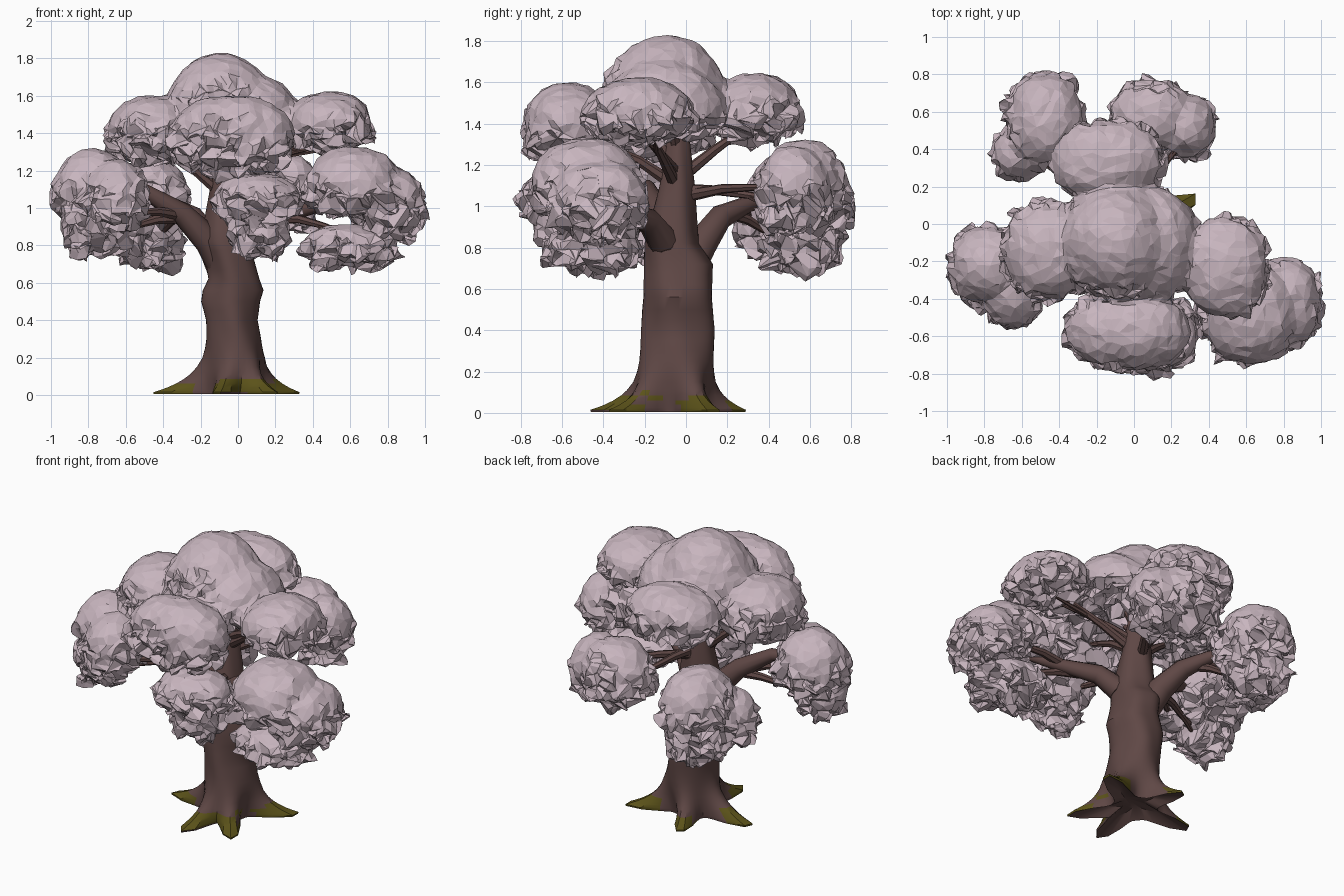
import bpy, bmesh, math, random
from mathutils import Vector, noise

if "Cube" in bpy.data.objects:
    bpy.data.objects.remove(bpy.data.objects["Cube"])

random.seed(4)


def material(name, rgb):
    m = bpy.data.materials.new(name)
    m.diffuse_color = (*rgb, 1)
    m.use_nodes = True
    m.node_tree.nodes["Principled BSDF"].inputs["Base Color"].default_value = m.diffuse_color
    return m


BARK = material("bark_brown", (0.115, 0.064, 0.060))
MOSS = material("moss_olive", (0.105, 0.085, 0.010))
LEAF = material("foliage_mauve", (0.58, 0.465, 0.52))


def make_object(name, bm, mats, smooth=None):
    bmesh.ops.recalc_face_normals(bm, faces=bm.faces)
    mesh = bpy.data.meshes.new(name)
    bm.to_mesh(mesh)
    bm.free()
    ob = bpy.data.objects.new(name, mesh)
    bpy.context.collection.objects.link(ob)
    for m in mats:
        mesh.materials.append(m)
    if smooth:
        bpy.ops.object.select_all(action='DESELECT')
        ob.select_set(True)
        bpy.context.view_layer.objects.active = ob
        bpy.ops.object.shade_smooth_by_angle(angle=math.radians(smooth))
    return ob


def bake(ob):
    """Replace the mesh by its result after modifiers."""
    dg = bpy.context.evaluated_depsgraph_get()
    mesh = bpy.data.meshes.new_from_object(ob.evaluated_get(dg))
    ob.modifiers.clear()
    ob.data = mesh


def skin_rings(bm, rings):
    n = len(rings[0])
    loops = [[bm.verts.new(p) for p in ring] for ring in rings]
    for a, b in zip(loops, loops[1:]):
        for i in range(n):
            bm.faces.new((a[i], a[(i + 1) % n], b[(i + 1) % n], b[i]))
    bm.faces.new(loops[0][::-1])
    bm.faces.new(loops[-1])


# Trunk: z, centre x, centre y, radius x, radius y
PROFILE = [(0, -.04, -.05, .14, .14), (.1, -.03, -.05, .145, .155), (.2, -.02, -.045, .145, .165),
           (.3, -.025, -.04, .14, .17), (.4, -.035, -.035, .135, .175), (.5, -.04, -.035, .155, .17),
           (.56, -.025, -.035, .16, .165), (.62, -.02, -.035, .135, .165), (.72, -.04, -.035, .13, .165),
           (.82, -.06, -.07, .14, .13), (.95, -.06, -.06, .115, .11), (1.1, -.06, -.045, .09, .085),
           (1.3, -.06, -.04, .06, .06), (1.42, -.06, -.04, .03, .03)]
ROOTS = [(-.46, -.03), (-.10, -.46), (.21, -.37), (.34, .15), (-.15, .29)]


def section(z):
    for a, b in zip(PROFILE, PROFILE[1:]):
        if z <= b[0]:
            t = (z - a[0]) / (b[0] - a[0])
            return [u + (v - u) * t for u, v in zip(a, b)]


def trunk_ring(z, n=48):
    _, cx, cy, rx, ry = section(z)
    ring = []
    for i in range(n):
        th = 2 * math.pi * i / n
        flare = 0
        for x, y in ROOTS:
            dx, dy = x + .04, y + .05
            d = (th - math.atan2(dy, dx) + math.pi) % (2 * math.pi) - math.pi
            reach = math.hypot(dx, dy) - .14
            flare += reach * math.exp(-max(z - .015, 0) / .08) * math.exp(-(d / (.25 + z)) ** 2)
        bump = 1 + .035 * math.sin(5 * th + 6 * z) * min(1, z * 3)
        ring.append((cx + math.cos(th) * (rx * bump + flare),
                     cy + math.sin(th) * (ry * bump + flare), z))
    return ring


bm = bmesh.new()
# hollow underside between the roots, then the rings upward
hollow = [(-.04 + (x + .04) * .45, -.05 + (y + .05) * .45, .05) for x, y, z in trunk_ring(.004)]
skin_rings(bm, [hollow] + [trunk_ring(z) for z in (
    .004, .015, .025, .04, .06, .085, .11, .15, .2, .25, .3, .35, .4, .45, .5,
    .56, .62, .67, .72, .77, .82, .88, .95, 1.02, 1.1, 1.2, 1.3, 1.42)])
# moss on the outer, low faces of the roots
bm.normal_update()
for f in bm.faces:
    c = f.calc_center_median()
    r = math.hypot(c.x + .04, c.y + .05)
    top = .085 + .05 * noise.noise(c * 9)
    if len(f.verts) == 4 and c.z < top and r > .21 + .1 * noise.noise(c * 7) and f.normal.z > -.3:
        f.material_index = 1
make_object("trunk_and_roots", bm, [BARK, MOSS], 35)


# Branches
def tube(bm, pts, radii, n=8):
    pts = [Vector(p) for p in pts]
    rings = []
    for i, p in enumerate(pts):
        d = (pts[min(i + 1, len(pts) - 1)] - pts[max(i - 1, 0)]).normalized()
        u = d.cross(Vector((0, 0, 1)) if abs(d.z) < .95 else Vector((1, 0, 0))).normalized()
        v = d.cross(u)
        rings.append([p + radii[i] * (u * math.cos(2 * math.pi * k / n) + v * math.sin(2 * math.pi * k / n))
                      for k in range(n)])
    skin_rings(bm, rings)


# thick limbs that split from the trunk
LIMBS = {
    "limb_back_left": [(-.07, -.02, .6), (-.14, .07, .81), (-.24, .17, .95), (-.34, .30, 1.01), (-.47, .5, 1.05)],
    "limb_front_right": [(-.03, -.05, .6), (.01, -.1, .82), (.13, -.18, .93), (.32, -.31, .98), (.6, -.47, 1.05)],
    "limb_left": [(-.05, -.05, .6), (-.15, -.08, .82), (-.3, -.13, .97), (-.5, -.19, 1.09), (-.75, -.25, 1.12)],
}
for name, pts in LIMBS.items():
    bm = bmesh.new()
    tube(bm, pts, [.07, .08, .06, .04, .015], 10)
    make_object(name, bm, [BARK], 50)

# thinner branches: start, end
TWIGS = [((-.06, -.04, 1.08), (.1, .55, 1.0)), ((-.06, .0, 1.16), (-.12, .36, 1.42)),
         ((-.04, -.05, 1.1), (.48, -.2, 1.4)), ((-.05, -.08, 1.12), (-.04, -.55, 1.34)),
         ((-.09, -.05, 1.08), (-.48, -.14, 1.36)), ((0, -.15, .93), (.1, -.58, .98)),
         ((-.06, -.04, 1.25), (.15, -.05, 1.5)), ((-.06, -.04, 1.25), (-.22, -.1, 1.5)),
         ((-.06, -.04, 1.2), (-.02, -.3, 1.45)), ((-.06, .0, 1.05), (.3, .48, 1.08)),
         ((-.28, .2, .97), (-.45, .48, .8)), ((-.3, .24, .98), (-.6, .4, .85)),
         ((-.28, -.12, .95), (-.72, -.28, .84)), ((-.3, -.13, .96), (-.62, -.38, .95)),
         ((.2, -.27, .95), (.6, -.42, .85)), ((.25, -.3, .98), (.82, -.35, 1.0)),
         ((-.04, -.04, 1.15), (.4, -.2, 1.32))]
bm = bmesh.new()
for a, b in TWIGS:
    a, b = Vector(a), Vector(b)
    side = Vector((random.uniform(-.03, .03), random.uniform(-.03, .03), .035))
    r = .032
    tube(bm, [a, a.lerp(b, .35) + side * .7, a.lerp(b, .7) + side * .6, b], [r, r * .75, r * .5, r * .25], 7)
    # fork near the end
    m = a.lerp(b, .6) + side * .6
    tip = b + Vector((random.uniform(-.1, .1), random.uniform(-.1, .1), random.uniform(-.05, .06)))
    tube(bm, [m, m.lerp(tip, .5), tip], [r * .5, r * .4, r * .2], 6)
make_object("thin_branches", bm, [BARK], 40)

# Foliage: centre and radii of the lobes, then depth of the underside
CLUMPS = {
    "foliage_crown": [(-.09, -.1, 1.45, .31, .32, .38, .3), (.08, -.11, 1.43, .27, .31, .28, .3),
                      (-.03, -.57, 1.38, .33, .21, .22, .9), (.49, -.23, 1.43, .23, .27, .19, .6),
                      (-.46, -.14, 1.38, .24, .27, .22, .6), (-.14, .34, 1.46, .3, .21, .18, .8)],
    "foliage_right_lower": [(.62, -.48, 1.08, .26, .27, .25, .45), (.81, -.42, 1.0, .19, .24, .22, .8)],
    "foliage_right_drape": [(.6, -.45, .8, .26, .23, .11, 1)],
    "foliage_front_lower": [(.1, -.6, 1.04, .23, .2, .14, 1), (.12, -.58, .9, .16, .15, .17, 1)],
    "foliage_left_lower": [(-.77, -.22, 1.07, .22, .21, .24, .6), (-.65, -.34, 1.03, .17, .22, .23, .6),
                           (-.8, -.28, .92, .15, .18, .18, 1)],
    "foliage_back_left_lower": [(-.47, .55, 1.03, .21, .25, .24, .8), (-.61, .38, .92, .14, .15, .18, .9),
                                (-.48, .56, .84, .19, .2, .16, 1)],
    "foliage_back_right_lower": [(.1, .57, 1.1, .22, .2, .22, .9), (.27, .52, 1.08, .17, .17, .21, 1)],
}
for name, lobes in CLUMPS.items():
    bm = bmesh.new()
    for x, y, z, rx, ry, rz, low in lobes:
        p = 2 if low == .3 else 2.2
        for v in bmesh.ops.create_icosphere(bm, subdivisions=4, radius=1)["verts"]:
            d = v.co.normalized()
            d *= 1 / sum(abs(c) ** p for c in d) ** (1 / p)
            v.co = Vector((x + d.x * rx, y + d.y * ry, z + d.z * rz * (low if d.z < 0 else 1)))
    ob = make_object(name, bm, [LEAF])
    # fuse the lobes into one skin
    rem = ob.modifiers.new("fuse", 'REMESH')
    rem.mode, rem.voxel_size = 'VOXEL', .02
    sm = ob.modifiers.new("soften", 'SMOOTH')
    sm.factor, sm.iterations = .5, 4
    bake(ob)
    # gentle swelling above, ragged leaves on the sides and below
    moves = []
    for v in ob.data.vertices:
        patch = noise.noise(v.co * 4)
        rough = min(1, max(.1, .6 - 1.1 * v.normal.z + .7 * patch))
        swell = v.normal * (.01 * noise.noise(v.co * 7))
        ragged = noise.noise_vector(v.co * 19) * .085 * rough
        moves.append(v.co + swell + ragged)
    for v, co in zip(ob.data.vertices, moves):
        v.co = co
    dec = ob.modifiers.new("facets", 'DECIMATE')
    dec.ratio = .3
    bake(ob)
    ob.data.materials.clear()
    ob.data.materials.append(LEAF)
    ob.data.polygons.foreach_set("use_smooth", [False] * len(ob.data.polygons))
